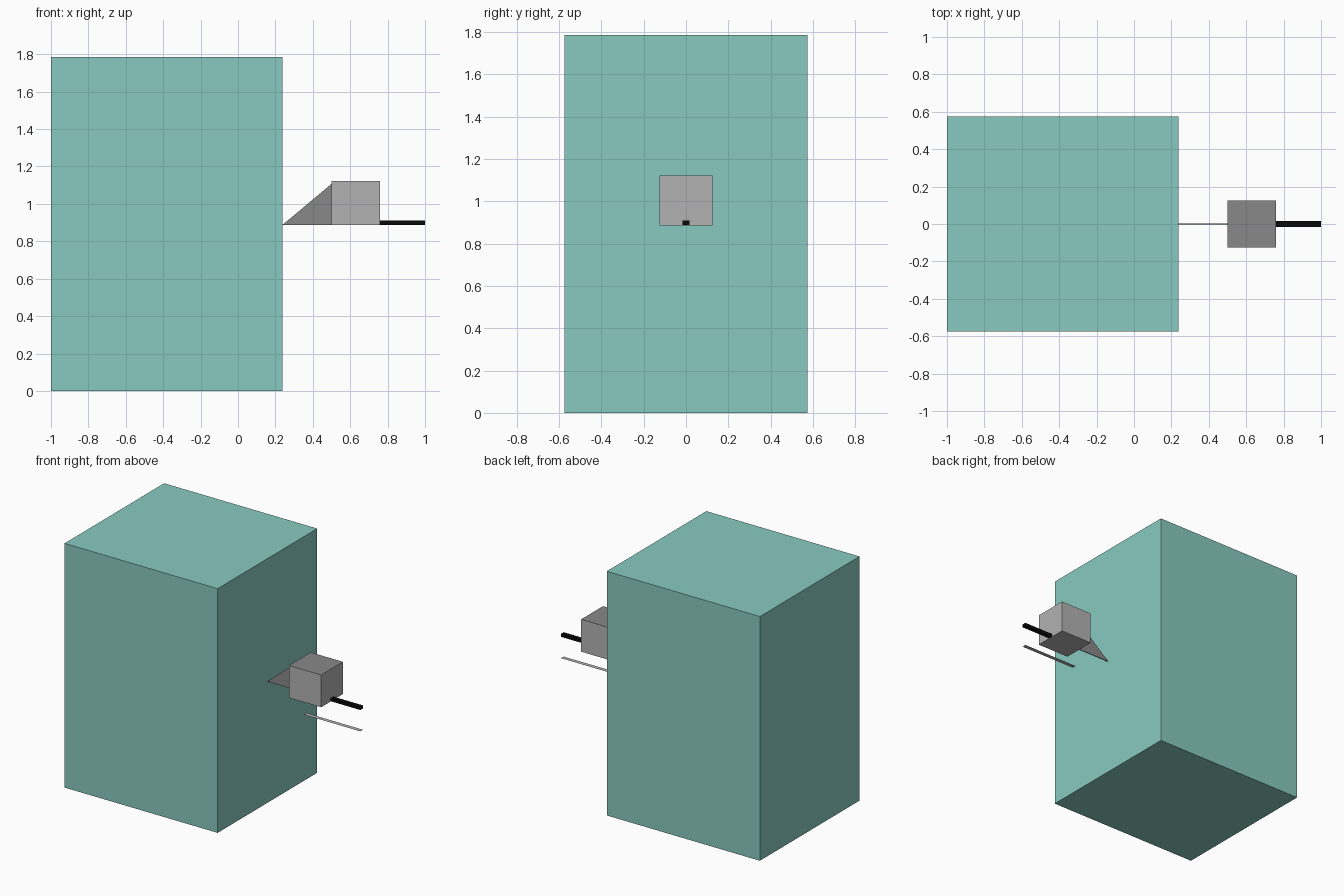
import bpy, bmesh

if "Cube" in bpy.data.objects:
    bpy.data.objects.remove(bpy.data.objects["Cube"])


def material(name, rgb):
    m = bpy.data.materials.new(name)
    m.diffuse_color = (*rgb, 1)
    m.use_nodes = True
    m.node_tree.nodes["Principled BSDF"].inputs["Base Color"].default_value = m.diffuse_color
    return m


teal = material("teal", (0.25, 0.59, 0.53))
dark_grey = material("dark_grey", (0.25, 0.25, 0.25))
light_grey = material("light_grey", (0.45, 0.45, 0.45))
black = material("black", (0.003, 0.003, 0.003))


def finish(name, bm, mats):
    bmesh.ops.recalc_face_normals(bm, faces=bm.faces[:])
    me = bpy.data.meshes.new(name)
    bm.to_mesh(me)
    bm.free()
    for m in mats:
        me.materials.append(m)
    ob = bpy.data.objects.new(name, me)
    bpy.context.collection.objects.link(ob)
    return ob


def prism(name, profile, half_y, *mats):
    """Extrude an (x, z) profile across y, centred on y = 0."""
    bm = bmesh.new()
    face = bm.faces.new([bm.verts.new((x, -half_y, z)) for x, z in profile])
    new = bmesh.ops.extrude_face_region(bm, geom=[face])["geom"]
    verts = [g for g in new if isinstance(g, bmesh.types.BMVert)]
    bmesh.ops.translate(bm, verts=verts, vec=(0, 2 * half_y, 0))
    return finish(name, bm, mats)


def box(name, x0, x1, z0, z1, half_y, *mats):
    return prism(name, [(x0, z0), (x1, z0), (x1, z1), (x0, z1)], half_y, *mats)


# Large block
box("main_block", -1, 0.238, 0, 1.785, 0.575, teal)

# Small block with a darker top
small = box("small_block", 0.5, 0.76, 0.886, 1.122, 0.126, light_grey, dark_grey)
for p in small.data.polygons:
    if p.normal.z > 0.9:
        p.material_index = 1

# Thin triangular web joining the two blocks
prism("triangular_web", [(0.238, 0.888), (0.5, 0.888), (0.5, 1.107)], 0.003, dark_grey)

# Black bar running into the small block
box("bar", 0.543, 1, 0.888, 0.91, 0.0155, black)

# Flat strip floating below the bar
bm = bmesh.new()
bm.faces.new([bm.verts.new((x, y, 0.732)) for x, y in
              ((0.543, -0.0155), (1, -0.0155), (1, 0.0155), (0.543, 0.0155))])
finish("lower_strip", bm, [light_grey])
